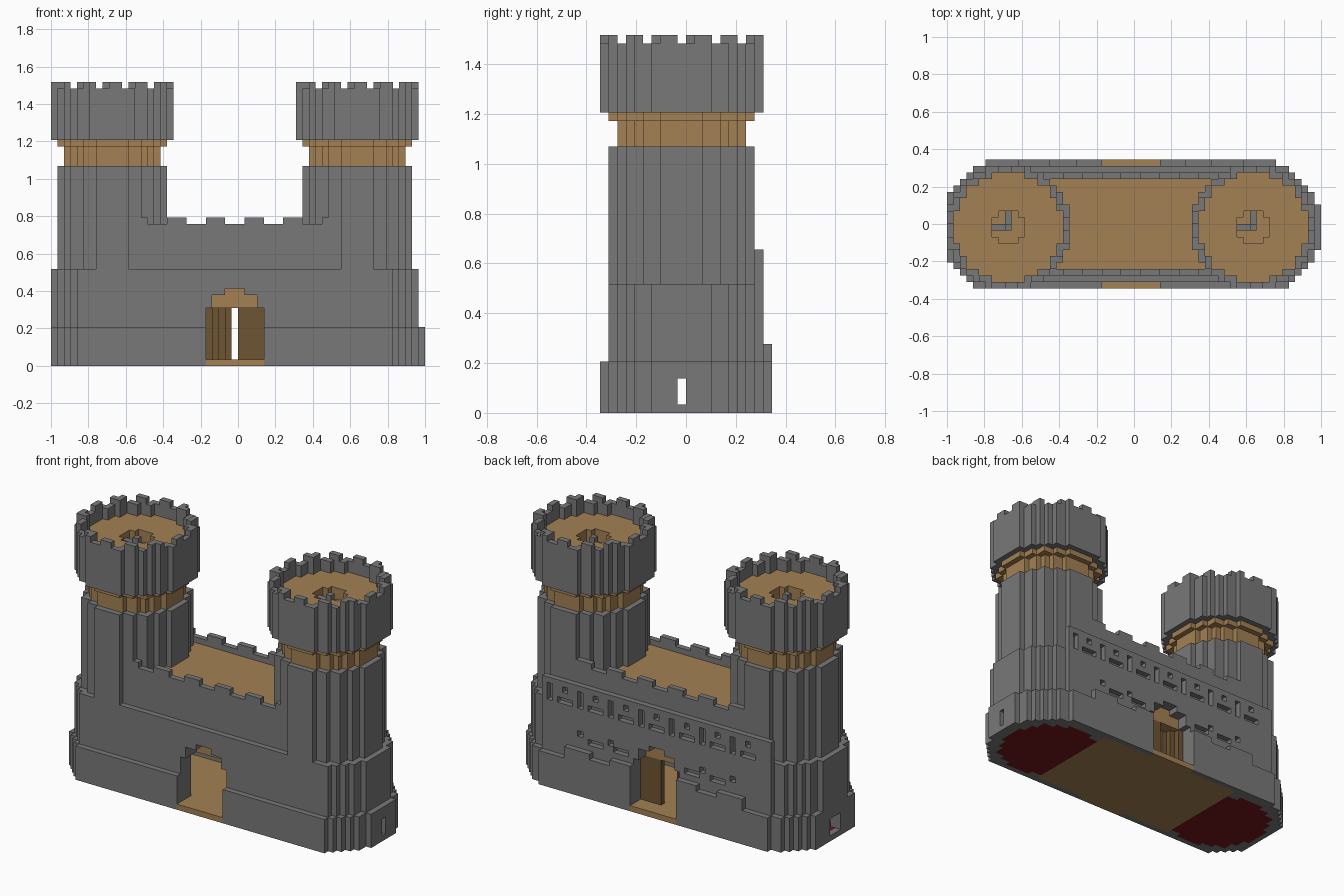
import bpy, bmesh, math
from mathutils import Vector

if "Cube" in bpy.data.objects:
    bpy.data.objects.remove(bpy.data.objects["Cube"], do_unlink=True)

UNIT = 1 / 29            # edge of one building block
TOWERS = {"right": -20, "left": 18}   # block column at each tower centre
ROW = -1                 # block row through the tower centres


def material(name, colour):
    m = bpy.data.materials.new(name)
    m.use_nodes = True
    m.diffuse_color = (*colour, 1)
    m.node_tree.nodes["Principled BSDF"].inputs["Base Color"].default_value = (*colour, 1)
    return m


STONE = material("grey stone", (0.19, 0.19, 0.19))
WOOD = material("light wood", (0.37, 0.22, 0.088))
DARK = material("dark wood", (0.155, 0.092, 0.034))
RED = material("dark red", (0.17, 0.008, 0.01))


def box(x0, x1, y0, y1, z0, z1):
    return {(x, y, z) for x in range(x0, x1) for y in range(y0, y1) for z in range(z0, z1)}


def disc(cx, r, z0, z1):
    n = int(r) + 1
    return {(cx + a, ROW + b, z) for a in range(-n, n + 1) for b in range(-n, n + 1)
            if a * a + b * b <= r * r for z in range(z0, z1)}


def discs(r, z0, z1):
    return set().union(*(disc(cx, r, z0, z1) for cx in TOWERS.values()))


def mirrored(cells):
    return cells | {(-2 - x, y, z) for x, y, z in cells}


def part(name, cells, mat):
    """Skin a set of blocks with its outer faces and merge the flat areas."""
    bm = bmesh.new()
    verts = {}

    def corner(p):
        if p not in verts:
            verts[p] = bm.verts.new(Vector(p) * UNIT)
        return verts[p]

    for c in cells:
        for axis in range(3):
            for side in (0, 1):
                near = list(c)
                near[axis] += 2 * side - 1
                if tuple(near) in cells:
                    continue
                u, v = (axis + 1) % 3, (axis + 2) % 3
                loop = []
                for du, dv in ((0, 0), (1, 0), (1, 1), (0, 1)):
                    p = list(c)
                    p[axis] += side
                    p[u] += du
                    p[v] += dv
                    loop.append(corner(tuple(p)))
                bm.faces.new(loop if side else loop[::-1])
    bmesh.ops.dissolve_limit(bm, angle_limit=0.01, verts=bm.verts[:], edges=bm.edges[:])
    mesh = bpy.data.meshes.new(name)
    bm.to_mesh(mesh)
    bm.free()
    mesh.materials.append(mat)
    obj = bpy.data.objects.new(name, mesh)
    bpy.context.collection.objects.link(obj)
    return obj


# Openings: great hall, arched gate front and back, end doors
hall = box(-20, 19, -6, 7, 1, 9) | discs(7.5, 1, 9)
ceiling = {(x, y, 9) for x, y, z in hall} | box(-5, 4, -6, 7, 9, 12)
gate = box(-5, 4, -10, 10, 1, 9) | box(-4, 3, -10, 10, 9, 11) | box(-2, 1, -10, 10, 11, 12)
end_doors = box(18, 29, -1, 0, 1, 4) | box(-29, -20, -2, 1, 1, 4)
openings = hall | ceiling | gate | end_doors

# Ground floor: wood in the hall, red under the towers, wooden gate sills
tower_floor = {c for c in discs(8.5, 0, 1) if abs(c[0] + 1) > 14}
hall_floor = (box(-15, 14, -9, 9, 0, 1) | box(-5, 4, -10, 10, 0, 1)) - tower_floor
part("tower_ground_floors", tower_floor, RED)
part("hall_floor", hall_floor, WOOD)
part("hall_ceiling", ceiling, WOOD)

# Plinth, clipped at the front and at the right end
plinth = discs(10.5, 0, 6) | box(-20, 19, -10, 10, 0, 6)
plinth = {c for c in plinth if c[0] >= -29 and c[1] >= -10}
# Ragged stones on the back of the plinth
ragged = mirrored(box(4, 8, 9, 10, 6, 8) | box(8, 12, 9, 10, 6, 7) | box(12, 17, 9, 10, 6, 8))
part("plinth", (plinth | ragged) - openings - tower_floor - hall_floor, STONE)

# Lower wall with loopholes along the back
lower = {c for c in discs(9.5, 6, 15) | box(-20, 19, -9, 9, 6, 15) if c[1] >= -9}
loops = set()
for x in (8, 14):
    loops |= box(x, x + 1, 8, 9, 10, 11)
loops |= box(10, 13, 8, 9, 9, 10) | box(5, 8, 8, 9, 9, 10)
part("lower_wall", lower - openings - mirrored(loops), STONE)

# Upper wall with a thicker, windowed band at the back
upper = box(-20, 19, -8, 8, 15, 20)
band = box(-23, 22, 8, 9, 15, 19)
for x in range(-19, 18, 6):
    band -= box(x, x + 1, 8, 9, 17, 18) | box(x - 1, x + 2, 8, 9, 15, 16)
    band -= box(x + 3, x + 4, 8, 9, 15, 18)
part("upper_wall", upper | band, STONE)
part("wall_walk", box(-20, 19, -7, 7, 20, 21), WOOD)

# Wall parapets with merlons
parapet = box(-20, 19, -8, -7, 20, 22) | box(-20, 19, 7, 8, 20, 22)
for x in range(-20, 19):
    if ((x - 1) // 3) % 2 == 0:
        parapet |= {(x, -8, 22), (x, 7, 22)}
part("wall_parapets", parapet, STONE)

# Towers
for side, cx in TOWERS.items():
    part(side + "_tower_shaft", disc(cx, 8.5, 15, 31), STONE)
    well = disc(cx, 2.5, 38, 41)
    deck = disc(cx, 7.5, 31, 34) | disc(cx, 8.5, 34, 41)
    part(side + "_tower_deck", deck - well, WOOD)
    # Newel post and steps in the stair well
    stair = {(cx, ROW, z) for z in range(38, 41)}
    stair |= box(cx - 2, cx, ROW, ROW + 1, 38, 40) | box(cx, cx + 1, ROW + 1, ROW + 3, 38, 39)
    part(side + "_tower_stair", stair, STONE)
    # Parapet ring and merlons
    ring = disc(cx, 9.5, 35, 43) - disc(cx, 8.5, 35, 43)
    for x, y, z in disc(cx, 9.5, 43, 44) - disc(cx, 8.5, 43, 44):
        angle = math.atan2(y - ROW, x - cx) + math.pi / 2
        if math.cos(14 * angle - 0.6) > 0:
            ring.add((x, y, z))
    part(side + "_tower_parapet", ring, STONE)

# Back gate leaves: one ajar in steps, one closed
ajar = set()
for step in range(4):
    ajar |= box(-5 + step, -4 + step, 6 - step, 7 - step, 1, 9)
part("gate_leaf_ajar", ajar, DARK)
part("gate_leaf_closed", box(0, 4, 6, 7, 1, 9), DARK)
